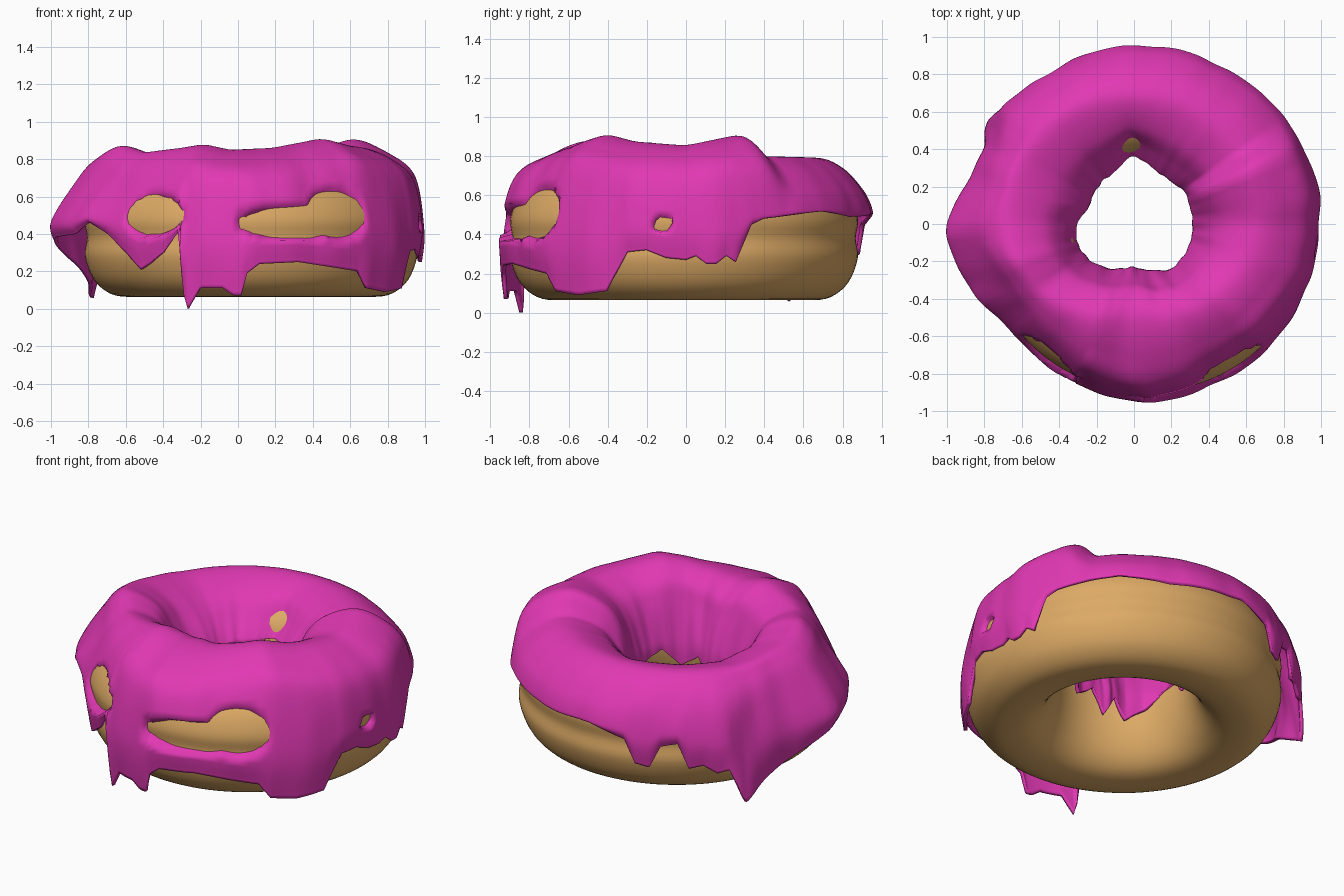
import bpy, bmesh, math
from mathutils import noise, Vector

if "Cube" in bpy.data.objects:
    bpy.data.objects.remove(bpy.data.objects["Cube"])

CX, CY = 0.07, -0.01          # dough centre, slightly off the icing centre


def lookup(table, a):
    """Linear interpolation in a periodic (degrees, value) table."""
    t = [(table[-1][0] - 360, table[-1][1])] + table + [(table[0][0] + 360, table[0][1])]
    for (a0, v0), (a1, v1) in zip(t, t[1:]):
        if a0 <= a <= a1:
            return v0 + (v1 - v0) * (a - a0) / (a1 - a0)


def soft(table, a, w=6):
    """Lookup blurred over a few degrees, for the broad shapes."""
    return sum(lookup(table, (a + k * w / 3) % 360) for k in range(-3, 4)) / 7


def spline(pts, n, closed=False):
    """Catmull-Rom curve through 2D points, n samples per span."""
    m, out = len(pts), []
    get = (lambda i: pts[i % m]) if closed else (lambda i: pts[min(max(i, 0), m - 1)])
    for i in range(m if closed else m - 1):
        p = [Vector(get(i + k)) for k in (-1, 0, 1, 2)]
        for s in range(n):
            t = s / n
            out.append(0.5 * (2 * p[1] + (p[2] - p[0]) * t
                              + (2 * p[0] - 5 * p[1] + 4 * p[2] - p[3]) * t * t
                              + (3 * p[1] - p[0] - 3 * p[2] + p[3]) * t ** 3))
    return out if closed else out + [Vector(pts[-1])]


def ring_mesh(name, rings, colour, close_section):
    """Skin a closed loop of cross-sections into a smooth object."""
    bm = bmesh.new()
    vs = [[bm.verts.new(p) for p in ring] for ring in rings]
    n, m = len(vs), len(vs[0])
    for i in range(n):
        a, b = vs[i], vs[(i + 1) % n]
        for j in range(m if close_section else m - 1):
            k = (j + 1) % m
            bm.faces.new((a[j], b[j], b[k], a[k]))
    for f in bm.faces:
        f.smooth = True
    me = bpy.data.meshes.new(name)
    bm.to_mesh(me)
    bm.free()
    ob = bpy.data.objects.new(name, me)
    bpy.context.collection.objects.link(ob)
    mat = bpy.data.materials.new(name + "_colour")
    mat.diffuse_color = colour
    mat.use_nodes = True
    mat.node_tree.nodes["Principled BSDF"].inputs["Base Color"].default_value = mat.diffuse_color
    me.materials.append(mat)
    return ob


# Dough: lathed ring with a flattened base and a faint waist
dough = spline([(.64, .065), (.75, .08), (.84, .155), (.888, .28), (.877, .38), (.888, .48),
                (.84, .6), (.75, .68), (.64, .71), (.52, .68), (.42, .59), (.385, .45),
                (.4, .3), (.45, .17), (.53, .09)], 4, True)
rings = []
for i in range(96):
    a = 2 * math.pi * i / 96
    rings.append([(CX + p.x * math.cos(a), CY + p.x * math.sin(a), p.y) for p in dough])
ring_mesh("dough", rings, (.72, .40, .13, 1), True)

# Icing outlines by angle: outer radius, drip edge, crest height and radius, hole
OUTER = [(0, .985), (11, 1.01), (30, .985), (43, .98), (60, .965), (90, .955), (109, .94),
         (123, .92), (138, .94), (150, .89), (164, .905), (182, 1.01), (192, .97), (203, .93),
         (217, .87), (225, .865), (243, .89), (251, .91), (270, .94), (276, .955), (288, .96),
         (301, .95), (318, .965), (329, .96), (342, .99)]
SHOULDER = [(0, .955), (90, .955), (150, .94), (180, .88), (200, .84), (217, .9), (225, .89),
            (240, .88), (270, .94), (290, .9), (306, .87), (318, .91), (340, .94)]
EDGE = [(0, .27), (3, .29), (6, .25), (9, .25), (12, .29), (15, .26), (20, .45), (24, .48),
        (45, .52), (62, .49), (90, .5), (103, .44), (107, .3), (112, .28), (116, .41),
        (122, .43), (126, .28), (131, .3), (136, .25), (140, .27), (146, .06), (150, .1),
        (160, .19), (172, .29), (184, .38), (200, .4), (208, .46), (216, .4), (226, .3),
        (233, .21), (237, .24), (243, .3), (249, .41), (250.5, .1), (252.5, 0), (255, .06),
        (257, .11), (265, .11), (268.5, .07), (271, .07), (273, .19), (277, .24), (290, .25),
        (312, .2), (316, .11), (325, .09), (335, .11), (337, .17), (342, .31), (348, .32),
        (354, .28)]
CREST = [(0, .855), (15, .89), (24, .91), (28, .89), (33, .8), (90, .79), (150, .785),
         (180, .83), (198, .875), (215, .835), (237, .86), (250, .88), (265, .85), (290, .86),
         (318, .91), (335, .875)]
CREST_R = [(0, .66), (90, .67), (180, .67), (225, .58), (270, .48), (315, .58)]
HOLE = [(0, .31), (30, .32), (48, .3), (72, .31), (90, .37), (108, .3), (138, .27),
        (160, .25), (180, .305), (198, .32), (224, .3), (270, .22), (292, .27), (310, .31),
        (340, .32)]
HOLE_Z = [(0, .4), (45, .5), (90, .52), (130, .5), (150, .36), (170, .5), (182, .52),
          (200, .48), (215, .4), (240, .3), (255, .42), (275, .28), (290, .43), (310, .35),
          (330, .46)]
# Bare patches where dough shows: angle, angle half-width, height, half-height
PATCHES = [(238, 10.5, .5, .09), (305, 9, .51, .115), (288, 16, .455, .07), (353, 2.6, .45, .02)]

N = 360
rings = []
for i in range(N):
    deg = 360 * i / N + .5 * (i == 252)          # keep the lowest drip tip exact
    a = math.radians(deg)
    ca, sa = math.cos(a), math.sin(a)
    shift = CX * ca + CY * sa                   # dough offset along this angle
    ro = max(soft(OUTER, deg, 3), shift + .915)
    ze, top, rc = lookup(EDGE, deg), soft(CREST, deg, 3), soft(CREST_R, deg, 12)
    ri, zi = soft(HOLE, deg, 4), lookup(HOLE_Z, deg)
    rs = ro * soft(SHOULDER, deg)
    re = ro * .985 + .06 * math.exp(-((deg - 146) / 6) ** 2)
    section = spline([(re, ze), (ro, .4 * ze + .32), (rs, top - .17),
                      (.55 * rs + .45 * rc, top - .05), (rc, top),
                      (.5 * rc + .5 * ri, top - .065), (ri + .075, top - .18),
                      (ri + .01, .3 * zi + .38), (ri, zi)], 8)
    ring = []
    for j, p in enumerate(section):
        r, z = p.x, p.y
        r += .01 * noise.noise(Vector((ca * 6, sa * 6, z * 2)))
        if j < 26:
            for pa, pw, pz, ph in PATCHES:
                e = ((deg - pa) / pw) ** 2 + ((z - pz) / ph) ** 2
                f = min(1, max(0, (1.6 - e) / 1.0))
                r += (min(r, shift + .79) - r) * f
        ring.append((r * ca, r * sa, z))
    rings.append(ring)
icing = ring_mesh("icing", rings, (.75, .04, .45, 1), False)
thick = icing.modifiers.new("thickness", "SOLIDIFY")
thick.thickness = .02
thick.offset = -1
